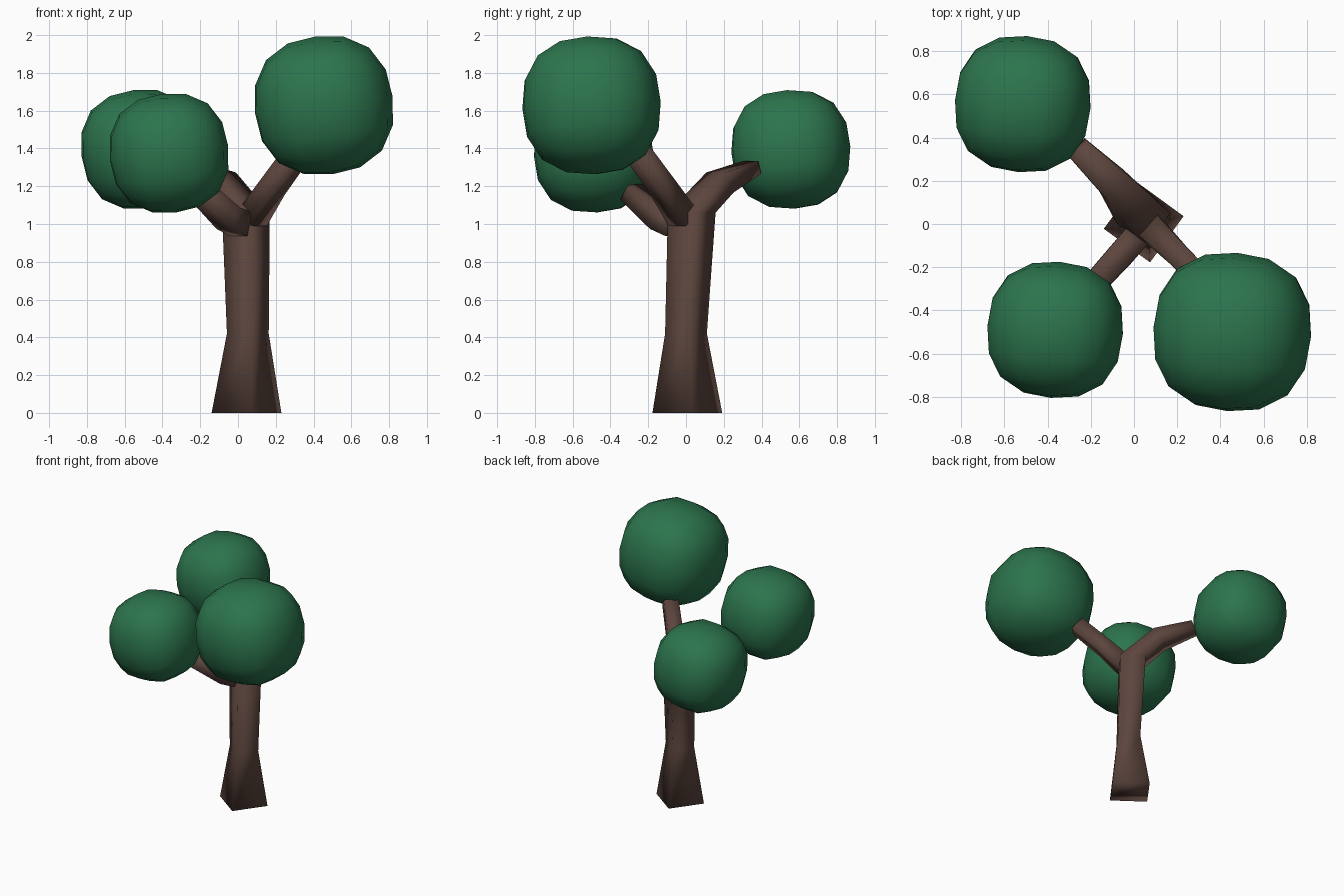
import bpy, bmesh, math
from mathutils import Vector, Euler

if "Cube" in bpy.data.objects:
    bpy.data.objects.remove(bpy.data.objects["Cube"])


def material(name, rgb):
    m = bpy.data.materials.new(name)
    m.diffuse_color = (*rgb, 1)
    m.use_nodes = True
    m.node_tree.nodes["Principled BSDF"].inputs["Base Color"].default_value = m.diffuse_color
    return m


bark = material("brown bark", (0.108, 0.06, 0.047))
leaf = material("leaf green", (0.025, 0.175, 0.074))


def finish(obj, mat):
    obj.data.materials.append(mat)
    for p in obj.data.polygons:
        p.use_smooth = True


def loft(name, rings):
    """Capped four-sided tube through rings of corner points."""
    bm = bmesh.new()
    loops = [[bm.verts.new(p) for p in ring] for ring in rings]
    for a, b in zip(loops, loops[1:]):
        for i in range(4):
            j = (i + 1) % 4
            bm.faces.new((a[i], a[j], b[j], b[i]))
    bm.faces.new(loops[0][::-1])
    bm.faces.new(loops[-1])
    bmesh.ops.recalc_face_normals(bm, faces=bm.faces)
    mesh = bpy.data.meshes.new(name)
    bm.to_mesh(mesh)
    bm.free()
    obj = bpy.data.objects.new(name, mesh)
    bpy.context.collection.objects.link(obj)
    finish(obj, bark)


def limb_rings(path):
    """Square rings across a path of (x, y, z, half width, half height)."""
    pts = [Vector(p[:3]) for p in path]
    rings = []
    for i, p in enumerate(pts):
        before = (p - pts[i - 1]).normalized() if i else Vector()
        after = (pts[i + 1] - p).normalized() if i + 1 < len(pts) else Vector()
        t = (before + after).normalized()
        u = t.cross(Vector((0, 0, 1))).normalized()
        v = u.cross(t)
        w, h = path[i][3:]
        rings.append([p + u * w * a + v * h * b
                      for a, b in ((1, 1), (1, -1), (-1, -1), (-1, 1))])
    return rings


# Trunk: twisted square column that flares at the base and bends into the back branch
column = [(0.045, 0.007, 0.0, 0.187), (0.052, 0.0, 0.42, 0.112),
          (0.042, 0.03, 1.06, 0.128)]
trunk = [[(x + r * math.cos(math.radians(9 + 90 * k)),
           y + r * math.sin(math.radians(9 + 90 * k)), z) for k in range(4)]
         for x, y, z, r in column]
back = limb_rings([(0.04, 0.03, 1.06, 0.09, 0.09),
                   (-0.085, 0.18, 1.22, 0.075, 0.06),
                   (-0.26, 0.35, 1.30, 0.056, 0.036)])
loft("trunk_and_back_branch", trunk + back[1:])

# Side branches
loft("right_branch", limb_rings([(0.075, -0.015, 1.03, 0.065, 0.06),
                                 (0.18, -0.12, 1.19, 0.055, 0.054),
                                 (0.31, -0.25, 1.37, 0.052, 0.052)]))
loft("left_branch", limb_rings([(0.015, -0.055, 1.0, 0.062, 0.066),
                                (-0.05, -0.13, 1.03, 0.062, 0.062),
                                (-0.195, -0.29, 1.17, 0.055, 0.05)]))


def foliage(name, loc, size):
    """Subdivided cube pushed to a boxy ball, slightly tilted."""
    bpy.ops.mesh.primitive_cube_add(size=2, location=loc)
    obj = bpy.context.object
    obj.name = name
    obj.rotation_euler = Euler([math.radians(a) for a in (3, -7, -4)])
    mod = obj.modifiers.new("round", 'SUBSURF')
    mod.levels = mod.render_levels = 2
    bpy.ops.object.modifier_apply(modifier=mod.name)
    n = 2.4
    for v in obj.data.vertices:
        v.co *= size * 0.49 / sum(abs(c) ** n for c in v.co) ** (1 / n)
    finish(obj, leaf)


# Foliage clumps
foliage("right_foliage", (0.455, -0.50, 1.628), 0.75)
foliage("left_foliage", (-0.365, -0.49, 1.375), 0.645)
foliage("back_foliage", (-0.515, 0.555, 1.395), 0.645)
